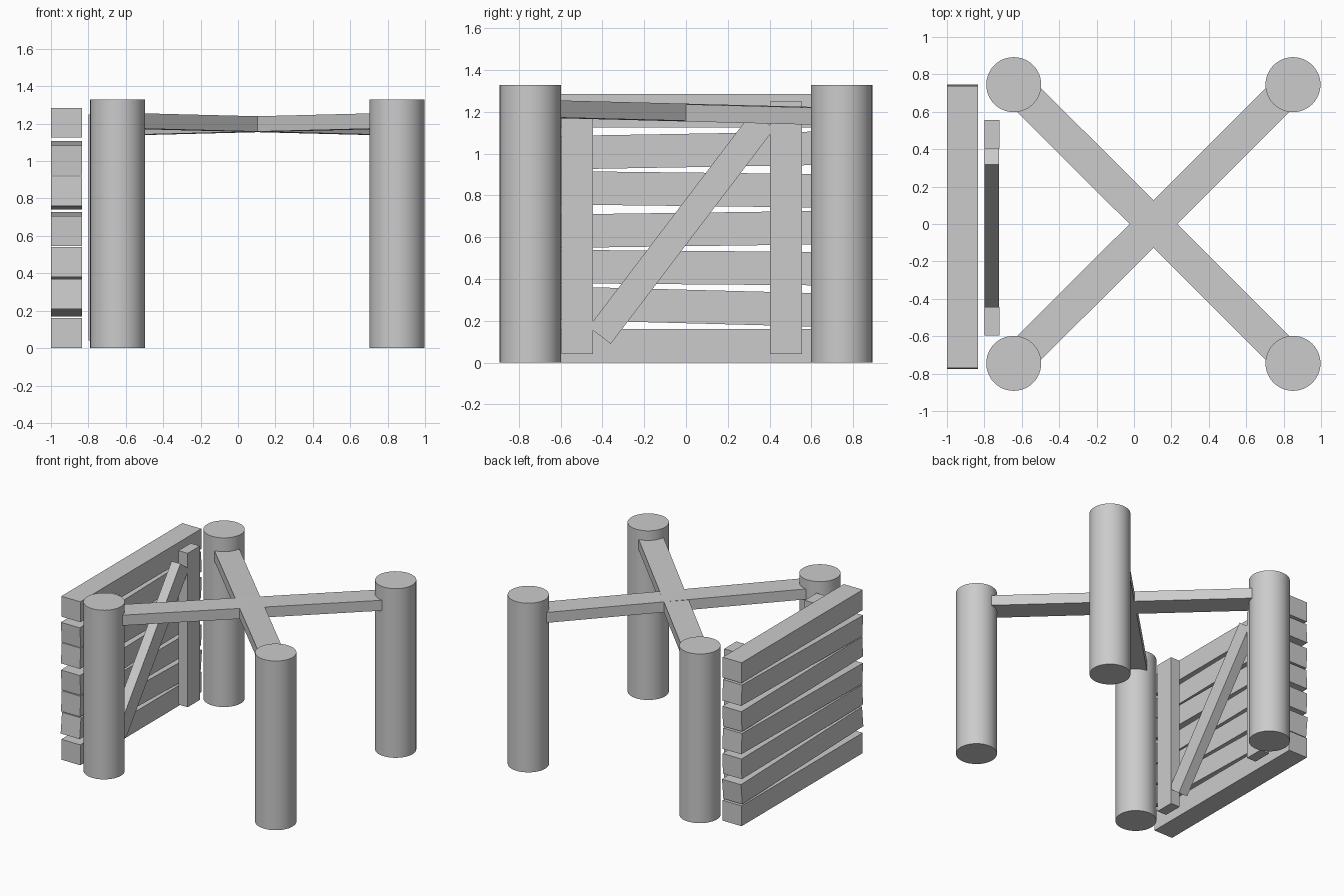
import bpy, bmesh
from math import atan2, hypot
from mathutils import Vector

if "Cube" in bpy.data.objects:
    bpy.data.objects.remove(bpy.data.objects["Cube"])


def prism_x(name, outline, x0, x1):
    """Extrude a (y, z) outline from x0 to x1."""
    bm = bmesh.new()
    face = bm.faces.new([bm.verts.new((x0, y, z)) for y, z in outline])
    ext = bmesh.ops.extrude_face_region(bm, geom=[face])
    moved = [v for v in ext["geom"] if isinstance(v, bmesh.types.BMVert)]
    bmesh.ops.translate(bm, verts=moved, vec=(x1 - x0, 0, 0))
    bmesh.ops.recalc_face_normals(bm, faces=bm.faces)
    mesh = bpy.data.meshes.new(name)
    bm.to_mesh(mesh)
    bm.free()
    ob = bpy.data.objects.new(name, mesh)
    bpy.context.collection.objects.link(ob)
    return ob


def bar(name, a, b, width, height):
    """Rectangular bar running from a to b; width stays horizontal."""
    a, b = Vector(a), Vector(b)
    d = b - a
    bpy.ops.mesh.primitive_cube_add(size=1, location=(a + b) / 2)
    ob = bpy.context.object
    ob.name = name
    ob.scale = (d.length, width, height)
    ob.rotation_euler = (0, -atan2(d.z, hypot(d.x, d.y)), atan2(d.y, d.x))
    return ob


LEFT, RIGHT, DEPTH = -0.643, 0.85, 0.745

# Four round posts
for side, x in (("left", LEFT), ("right", RIGHT)):
    for end, y in (("front", -DEPTH), ("back", DEPTH)):
        bpy.ops.mesh.primitive_cylinder_add(
            vertices=48, radius=0.147, depth=1.33, location=(x, y, 0.665))
        bpy.context.object.name = f"{end}_{side}_post"
        bpy.ops.object.shade_smooth_by_angle()

# Crossed beams, dropping slightly towards the back
bar("cross_beam_a", (LEFT, -DEPTH, 1.216), (RIGHT, DEPTH, 1.178), 0.18, 0.082)
bar("cross_beam_b", (RIGHT, -DEPTH, 1.216), (LEFT, DEPTH, 1.178), 0.18, 0.082)

# Fence planks: (middle height, slope along y), ends skewed with the slope
planks = [(0.08, 0), (0.269, -0.026), (0.455, -0.008), (0.637, 0.0135),
          (0.83, -0.0115), (1.015, 0.017), (1.205, 0)]
for i, (zc, slope) in enumerate(planks):
    outline = []
    for e, h in ((-1, -1), (1, -1), (1, 1), (-1, 1)):
        y = -0.015 + e * 0.752 - h * 0.32 * slope
        outline.append((y, zc + slope * e * 0.752 + h * 0.08))
    prism_x(f"fence_plank_{i + 1}", outline, -1.0, -0.835)

# Upright battens and diagonal brace on the inner side
for name, y0, y1 in (("front_batten", -0.595, -0.445), ("back_batten", 0.403, 0.555)):
    prism_x(name, [(y0, 0.04), (y1, 0.04), (y1, 1.25), (y0, 1.25)], -0.8, -0.72)
bar("diagonal_brace", (-0.761, -0.413, 0.13), (-0.761, 0.37, 1.16), 0.077, 0.133)
